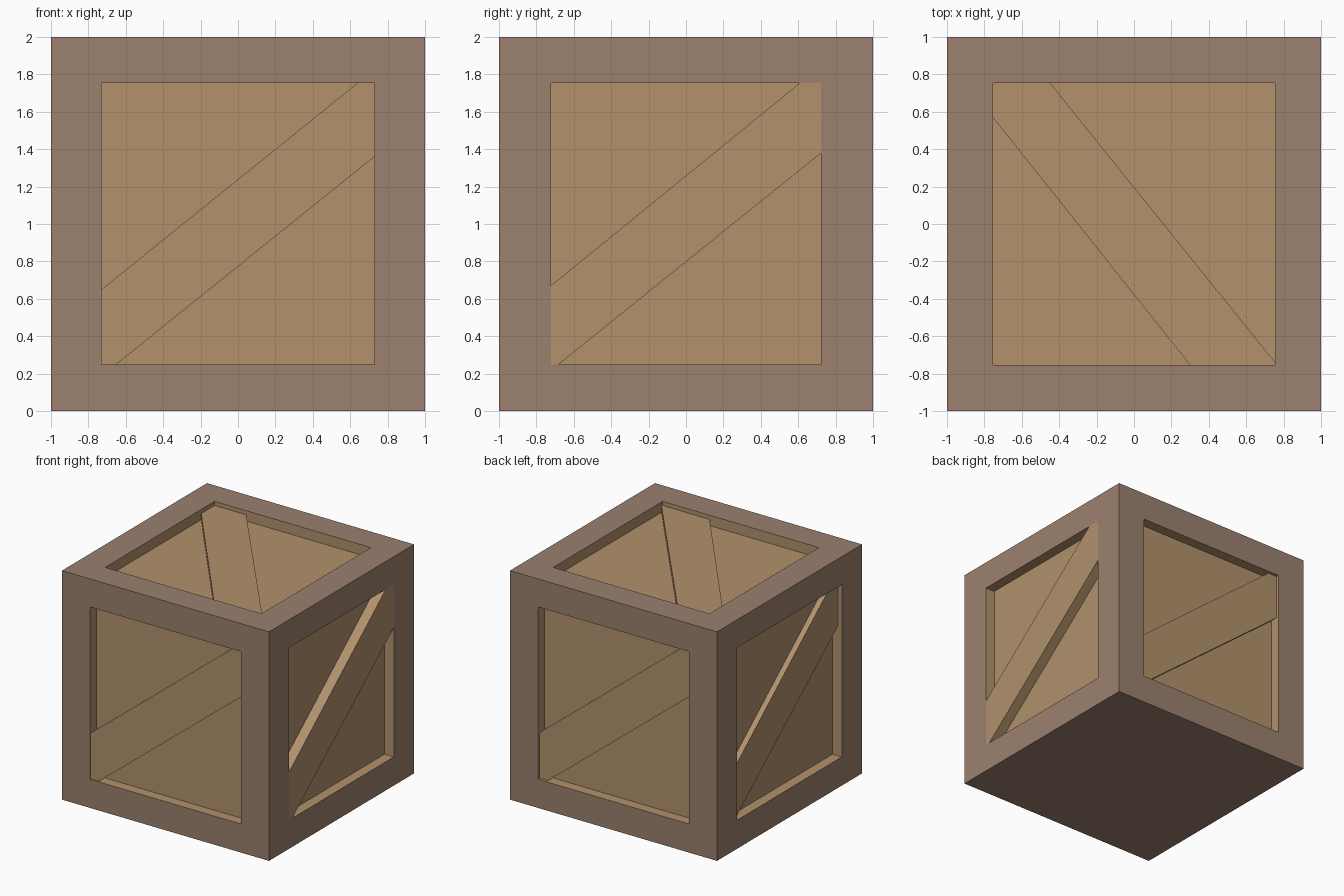
import bpy, bmesh

if "Cube" in bpy.data.objects:
    bpy.data.objects.remove(bpy.data.objects["Cube"])


def material(name, rgb):
    m = bpy.data.materials.new(name)
    m.diffuse_color = (*rgb, 1)
    m.use_nodes = True
    m.node_tree.nodes["Principled BSDF"].inputs["Base Color"].default_value = m.diffuse_color
    return m


brown = material("frame brown", (0.328, 0.220, 0.156))
tan = material("panel tan", (0.445, 0.283, 0.150))

RECESS = 0.09

# Map in-plane (u, v) and depth d below the outer surface to 3D, per side
place = {
    "front": lambda u, v, d: (u, d - 1, v),
    "right": lambda u, v, d: (1 - d, u, v),
    "back": lambda u, v, d: (-u, 1 - d, v),
    "left": lambda u, v, d: (d - 1, -u, v),
    "top": lambda u, v, d: (u, v, 2 - d),
}


def rect(u, v0, v1):
    return [(-u, v0), (u, v0), (u, v1), (-u, v1)]


# Window outline of each side
windows = {
    "front": rect(0.73, 0.25, 1.755),
    "back": rect(0.73, 0.25, 1.755),
    "right": rect(0.723, 0.25, 1.755),
    "left": rect(0.723, 0.25, 1.755),
    "top": rect(0.755, -0.755, 0.755),
}

# Diagonal brace outlines, clipped to the windows
brace_fb = [(-0.73, 0.25), (-0.65, 0.25), (0.73, 1.36),
            (0.73, 1.755), (0.64, 1.755), (-0.73, 0.65)]
brace_lr = [(-0.723, 0.25), (-0.68, 0.25), (0.723, 1.38),
            (0.723, 1.755), (0.61, 1.755), (-0.723, 0.67)]
brace_top = [(-0.755, 0.57), (0.30, -0.755), (0.755, -0.755),
             (0.755, -0.74), (-0.45, 0.755), (-0.755, 0.755)]
braces = {"front": (brace_fb, 0.01), "back": (brace_fb, 0.024),
          "right": (brace_lr, 0.0), "left": (brace_lr, 0.04),
          "top": (brace_top, 0.036)}


def finish(bm, name, mats):
    bmesh.ops.remove_doubles(bm, verts=bm.verts, dist=1e-5)
    bmesh.ops.recalc_face_normals(bm, faces=bm.faces)
    me = bpy.data.meshes.new(name)
    bm.to_mesh(me)
    bm.free()
    for m in mats:
        me.materials.append(m)
    bpy.context.collection.objects.link(bpy.data.objects.new(name, me))


def add_face(bm, points, mat=0):
    bm.faces.new([bm.verts.new(p) for p in points]).material_index = mat


# Crate body: brown borders around tan recessed panels, plain base
bm = bmesh.new()
add_face(bm, [(-1, -1, 0), (-1, 1, 0), (1, 1, 0), (1, -1, 0)])
for side, win in windows.items():
    P = place[side]
    outer = rect(1, -1, 1) if side == "top" else rect(1, 0, 2)
    for i in range(4):
        j = (i + 1) % 4
        add_face(bm, [P(*outer[i], 0), P(*outer[j], 0), P(*win[j], 0), P(*win[i], 0)])
        add_face(bm, [P(*win[i], 0), P(*win[j], 0),
                      P(*win[j], RECESS), P(*win[i], RECESS)], 1)
    add_face(bm, [P(*p, RECESS) for p in win], 1)
finish(bm, "crate_body", [brown, tan])

# Diagonal brace plank on each side and the top
for side, (outline, depth) in braces.items():
    P = place[side]
    bm = bmesh.new()
    add_face(bm, [P(*p, depth) for p in outline])
    add_face(bm, [P(*p, RECESS + 0.01) for p in reversed(outline)])
    for a, b in zip(outline, outline[1:] + outline[:1]):
        add_face(bm, [P(*a, depth), P(*a, RECESS + 0.01),
                      P(*b, RECESS + 0.01), P(*b, depth)])
    finish(bm, side + "_brace", [tan])
